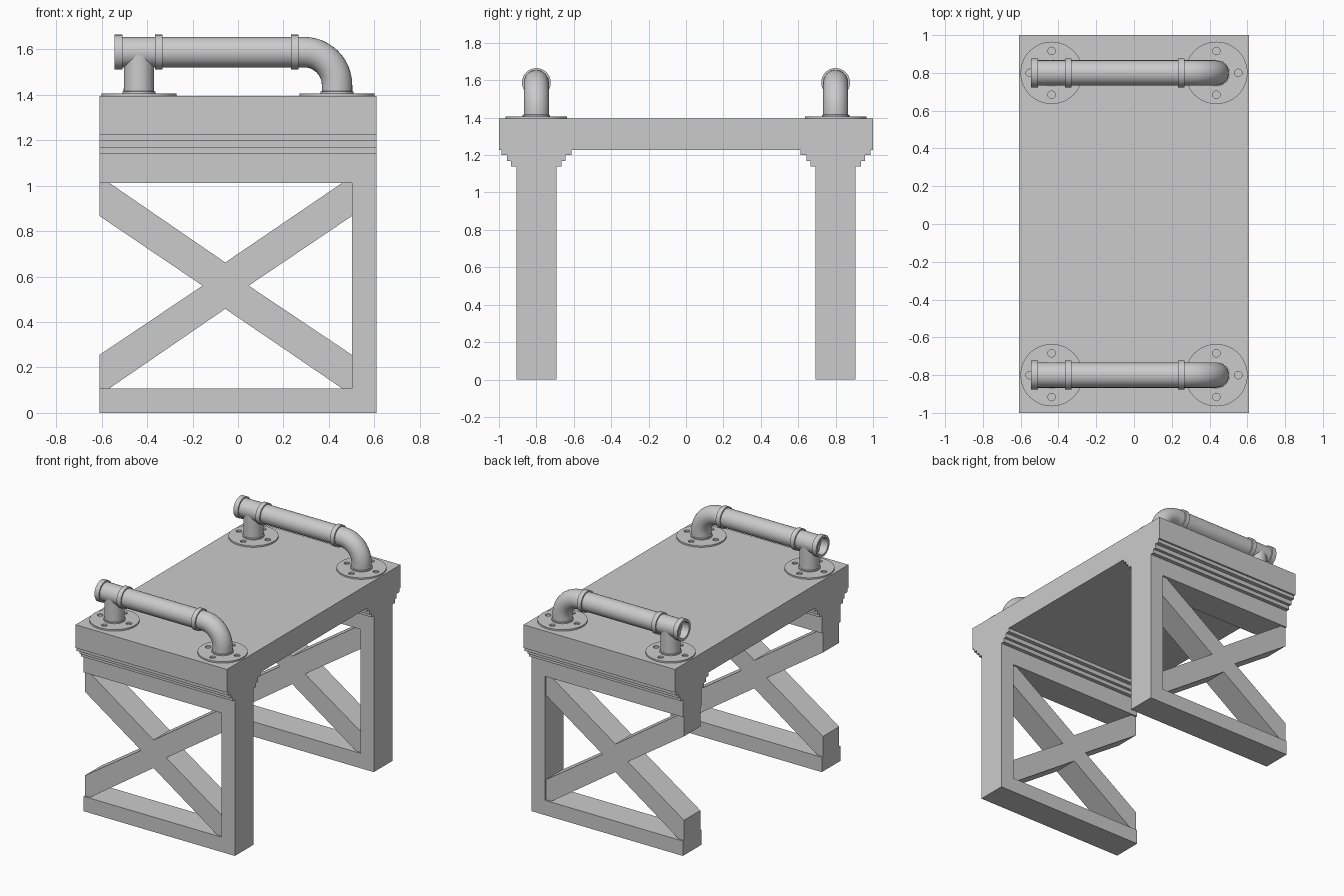
import bpy, bmesh
from math import sin, cos, pi, radians
from mathutils import Vector

if "Cube" in bpy.data.objects:
    bpy.data.objects.remove(bpy.data.objects["Cube"])

RAIL_Y, AXIS_Z, POST_X, R, COLLAR = 0.8, 1.588, 0.436, 0.067, 0.077
TOP = 1.395


def finish(bm, name):
    bmesh.ops.recalc_face_normals(bm, faces=bm.faces)
    me = bpy.data.meshes.new(name)
    bm.to_mesh(me)
    bm.free()
    ob = bpy.data.objects.new(name, me)
    bpy.context.collection.objects.link(ob)
    return ob


def smooth(ob):
    bpy.ops.object.select_all(action='DESELECT')
    ob.select_set(True)
    bpy.context.view_layer.objects.active = ob
    bpy.ops.object.shade_smooth_by_angle(angle=radians(35))


def extrude_y(name, pts, y0, y1):
    """Extrude an x/z outline along y."""
    bm = bmesh.new()
    f = bm.faces.new([bm.verts.new((x, y0, z)) for x, z in pts])
    res = bmesh.ops.extrude_face_region(bm, geom=[f])
    verts = [v for v in res['geom'] if isinstance(v, bmesh.types.BMVert)]
    bmesh.ops.translate(bm, verts=verts, vec=(0, y1 - y0, 0))
    return finish(bm, name)


def box(name, x0, x1, y0, y1, z0, z1):
    return extrude_y(name, [(x0, z0), (x1, z0), (x1, z1), (x0, z1)], y0, y1)


def pipe(name, stations, y, n=32):
    """Skin rings given as (x, z, heading, radius) in the plane at y."""
    bm = bmesh.new()
    rings = []
    for x, z, a, r in stations:
        up = Vector((-sin(a), 0, cos(a)))
        rings.append([bm.verts.new(Vector((x, y, z)) + r * (
            cos(2 * pi * i / n) * Vector((0, 1, 0)) + sin(2 * pi * i / n) * up))
            for i in range(n)])
    for p, q in zip(rings, rings[1:]):
        for i in range(n):
            j = (i + 1) % n
            bm.faces.new((p[i], p[j], q[j], q[i]))
    bm.faces.new(rings[0])
    bm.faces.new(rings[-1])
    smooth(finish(bm, name))


def flange(name, x, y):
    """Round plate with four screw holes, from a filled 2D curve."""
    cu = bpy.data.curves.new(name, 'CURVE')
    cu.dimensions, cu.fill_mode, cu.extrude = '2D', 'BOTH', 0.006
    holes = [(0.116 * cos(k * pi / 2), 0.116 * sin(k * pi / 2), 0.02, 16) for k in range(4)]
    for cx, cy, r, n in [(0, 0, 0.165, 48)] + holes:
        sp = cu.splines.new('POLY')
        sp.points.add(n - 1)
        for i, p in enumerate(sp.points):
            p.co = (cx + r * cos(2 * pi * i / n), cy + r * sin(2 * pi * i / n), 0, 1)
        sp.use_cyclic_u = True
    ob = bpy.data.objects.new(name, cu)
    ob.location = (x, y, TOP + 0.005)
    bpy.context.collection.objects.link(ob)
    bpy.ops.object.select_all(action='DESELECT')
    ob.select_set(True)
    bpy.context.view_layer.objects.active = ob
    bpy.ops.object.convert(target='MESH')


# Table slab
box('top_slab', -0.61, 0.61, -1, 1, 1.226, TOP)

# Side frame, open at the -x end, and its cross brace
frame = [(-.61, 0), (.61, 0), (.61, 1.14), (-.61, 1.14),
         (-.61, 1.012), (.502, 1.012), (.502, .108), (-.61, .108)]
cross = [(-.61, .867), (-.61, 1.012), (-.566, 1.012), (-.056, .662), (.458, 1.012),
         (.502, 1.012), (.502, .867), (.047, .56), (.502, .255), (.502, .108),
         (.458, .108), (-.056, .458), (-.566, .108), (-.61, .108), (-.61, .255), (-.156, .56)]
# Stepped moulding: half width, bottom, top
steps = [(.135, 1.14, 1.168), (.157, 1.168, 1.2), (.187, 1.2, 1.226)]

# Pipe rail: recessed open end, collars, elbow, down to the flange
rail = [(x, AXIS_Z, 0, r) for x, r in [
    (-.49, .055), (-.544, .06), (-.544, COLLAR), (-.508, COLLAR), (-.508, R),
    (-.366, R), (-.366, COLLAR), (-.332, COLLAR), (-.332, R),
    (.234, R), (.234, COLLAR), (.267, COLLAR), (.267, R)]]
BEND = 0.145
for k in range(13):
    a = k * pi / 24
    rail.append((POST_X - BEND + BEND * sin(a), AXIS_Z - BEND + BEND * cos(a), -a, R))
rail += [(POST_X, z, -pi / 2, r) for z, r in [(1.416, R), (1.414, .073), (TOP, .073)]]
tee = [(-POST_X, z, -pi / 2, r) for z, r in
       [(AXIS_Z, R - .001), (1.416, R), (1.414, .073), (TOP, .073)]]

for side, s in (('front', -1), ('back', 1)):
    y = s * RAIL_Y
    extrude_y(side + '_frame', frame, y - .107, y + .107)
    extrude_y(side + '_cross_brace', cross, y - .094, y + .094)
    for i, (h, z0, z1) in enumerate(steps):
        box(f'{side}_moulding_{i}', -.61, .61, y - h, y + h, z0, z1)
    pipe(side + '_pipe_rail', rail, y)
    pipe(side + '_pipe_tee', tee, y)
    for end, x in (('left', -POST_X), ('right', POST_X)):
        flange(f'{side}_{end}_flange', x, y)
